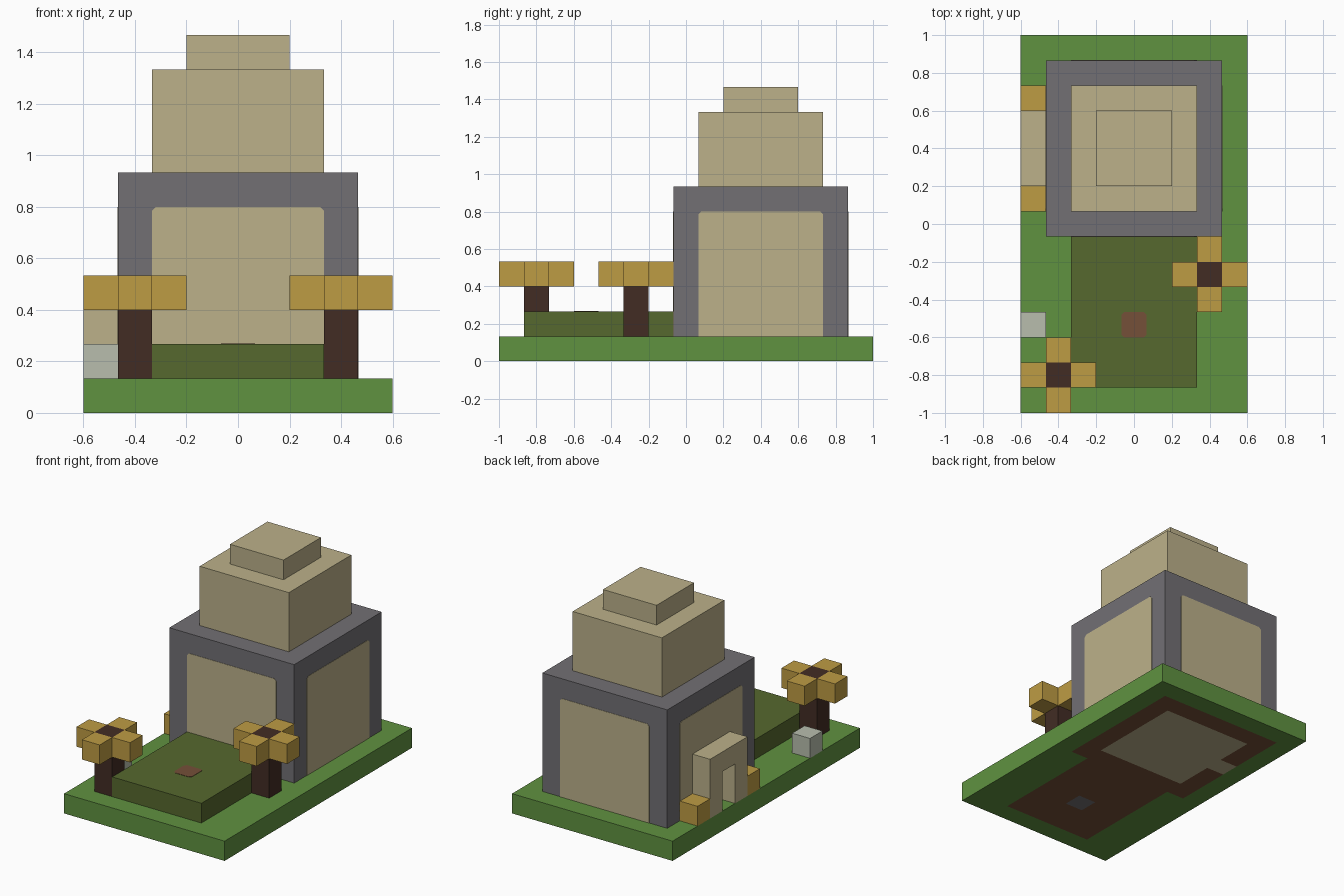
import bpy, bmesh
from mathutils import Vector, Matrix
from math import pi

cube = bpy.data.objects.get("Cube")
if cube:
    bpy.data.objects.remove(cube)

U = 2 / 15  # one block


def linear(c):
    c /= 255
    return c / 12.92 if c <= 0.04045 else ((c + 0.055) / 1.055) ** 2.4


def material(name, *rgb):
    m = bpy.data.materials.new(name)
    m.use_nodes = True
    col = [linear(c) for c in rgb] + [1]
    m.diffuse_color = col
    m.node_tree.nodes["Principled BSDF"].inputs["Base Color"].default_value = col
    return m


grass = material("grass green", 96, 146, 64)
olive = material("moss olive", 86, 104, 46)
sand = material("sandstone", 188, 177, 138)
grey = material("slate grey", 114, 112, 116)
gold = material("leaf gold", 190, 156, 68)
bark = material("dark bark", 66, 44, 36)
dirt = material("dirt brown", 117, 80, 56)
pale = material("pale stone", 184, 190, 174)


def finish(name, bm, *mats):
    bmesh.ops.recalc_face_normals(bm, faces=bm.faces)
    me = bpy.data.meshes.new(name)
    bm.to_mesh(me)
    bm.free()
    for m in mats:
        me.materials.append(m)
    ob = bpy.data.objects.new(name, me)
    bpy.context.collection.objects.link(ob)
    return ob


def box_mesh(lo, hi):
    """Box between two corners, given in blocks."""
    lo, hi = Vector(lo) * U, Vector(hi) * U
    bm = bmesh.new()
    bmesh.ops.create_cube(bm, size=1)
    bmesh.ops.scale(bm, vec=hi - lo, verts=bm.verts)
    bmesh.ops.translate(bm, vec=(lo + hi) / 2, verts=bm.verts)
    return bm


def box(name, lo, hi, mat):
    return finish(name, box_mesh(lo, hi), mat)


def prism(name, outline, depth, matrix, mat):
    """Outline in local xy, in metres, extruded along local z and placed."""
    bm = bmesh.new()
    face = bm.faces.new([bm.verts.new((x, y, 0)) for x, y in outline])
    ext = bmesh.ops.extrude_face_region(bm, geom=[face])["geom"]
    bmesh.ops.translate(bm, vec=(0, 0, depth),
                        verts=[v for v in ext if isinstance(v, bmesh.types.BMVert)])
    bmesh.ops.transform(bm, matrix=matrix, verts=bm.verts)
    return finish(name, bm, mat)


# Ground slab, with the underside cut into the floor areas
def inside(p, x0, x1, y0, y1):
    return x0 < p.x / U < x1 and y0 < p.y / U < y1


bm = box_mesh((-4.5, -7.5, 0), (4.5, 7.5, 1))
cuts = [(0, x) for x in (-3.5, -2.5, -.5, .5, 2.5, 3.5)]
cuts += [(1, y) for y in (-6.5, -4.5, -3.5, -.5, .5, 2.5, 3.5, 5.5, 6.5)]
for axis, pos in cuts:
    n = Vector((0, 0, 0))
    n[axis] = 1
    bmesh.ops.bisect_plane(bm, geom=bm.verts[:] + bm.edges[:] + bm.faces[:],
                           plane_co=n * pos * U, plane_no=n)
bm.normal_update()
for f in bm.faces:
    c = f.calc_center_median()
    if f.normal.z > -0.5:
        continue
    if inside(c, -2.5, 2.5, .5, 5.5) or inside(c, -3.5, -2.5, 2.5, 3.5):
        f.material_index = 2
    elif inside(c, -.5, .5, -4.5, -3.5):
        f.material_index = 3
    elif inside(c, -3.5, 3.5, -.5, 6.5) or inside(c, -2.5, 2.5, -6.5, -.5):
        f.material_index = 1
finish("ground_slab", bm, grass, dirt, sand, grey)

# Tower: framed lower block and two stepped tiers
box("tower_frame", (-3.5, -.5, 1), (3.5, 6.5, 7), grey)
box("tower_upper_tier", (-2.5, .5, 7), (2.5, 5.5, 10), sand)
box("tower_cap", (-1.5, 1.5, 10), (1.5, 4.5, 11), sand)

# Wall panels with clipped top corners on all four sides
w, h, c = 2.5 * U, 5 * U, 0.015
panel = [(-w, 0), (w, 0), (w, h - c), (w - c, h), (c - w, h), (-w, h - c)]
upright = Matrix.Rotation(pi / 2, 4, 'X')
for i, side in enumerate(("front", "left", "back", "right")):
    place = (Matrix.Translation((0, 3 * U, U)) @ Matrix.Rotation(i * pi / 2, 4, 'Z')
             @ Matrix.Translation((0, -3.5 * U, 0)) @ upright)
    prism(side + "_wall_panel", panel, 0.002, place, sand)

# Side doorway arch and its two posts
arch = [(x * U, y * U) for x, y in
        ((-1.5, 0), (-.5, 0), (-.5, 2), (.5, 2), (.5, 0), (1.5, 0), (1.5, 3), (-1.5, 3))]
prism("side_doorway", arch, U,
      Matrix.Translation((-3.5 * U, 3 * U, U)) @ Matrix.Rotation(-pi / 2, 4, 'Z') @ upright, sand)
for name, y in (("front_door_post", .5), ("back_door_post", 4.5)):
    box(name, (-4.5, y, 1), (-3.5, y + 1, 2), gold)

# Mossy mound with a bare patch, and a loose stone
box("moss_mound", (-2.5, -6.5, 1), (2.5, -.5, 2), olive)
r, k = U / 2, U / 2 - 0.015
patch = [(-k, -r), (k, -r), (r, -k), (r, k), (k, r), (-k, r), (-r, k), (-r, -k)]
prism("dirt_patch", patch, 0.002, Matrix.Translation((0, -4 * U, 2 * U)), dirt)
box("loose_stone", (-4.5, -4.5, 1), (-3.5, -3.5, 2), pale)

# Trees: a trunk with four leaf blocks around its top
for name, x, y in (("front_tree", -3, -6), ("middle_tree", 3, -2)):
    box(name + "_trunk", (x - .5, y - .5, 1), (x + .5, y + .5, 4), bark)
    for i, (dx, dy) in enumerate(((1, 0), (0, 1), (-1, 0), (0, -1))):
        a, b = x + dx, y + dy
        box(f"{name}_leaves_{i + 1}", (a - .5, b - .5, 3), (a + .5, b + .5, 4), gold)
